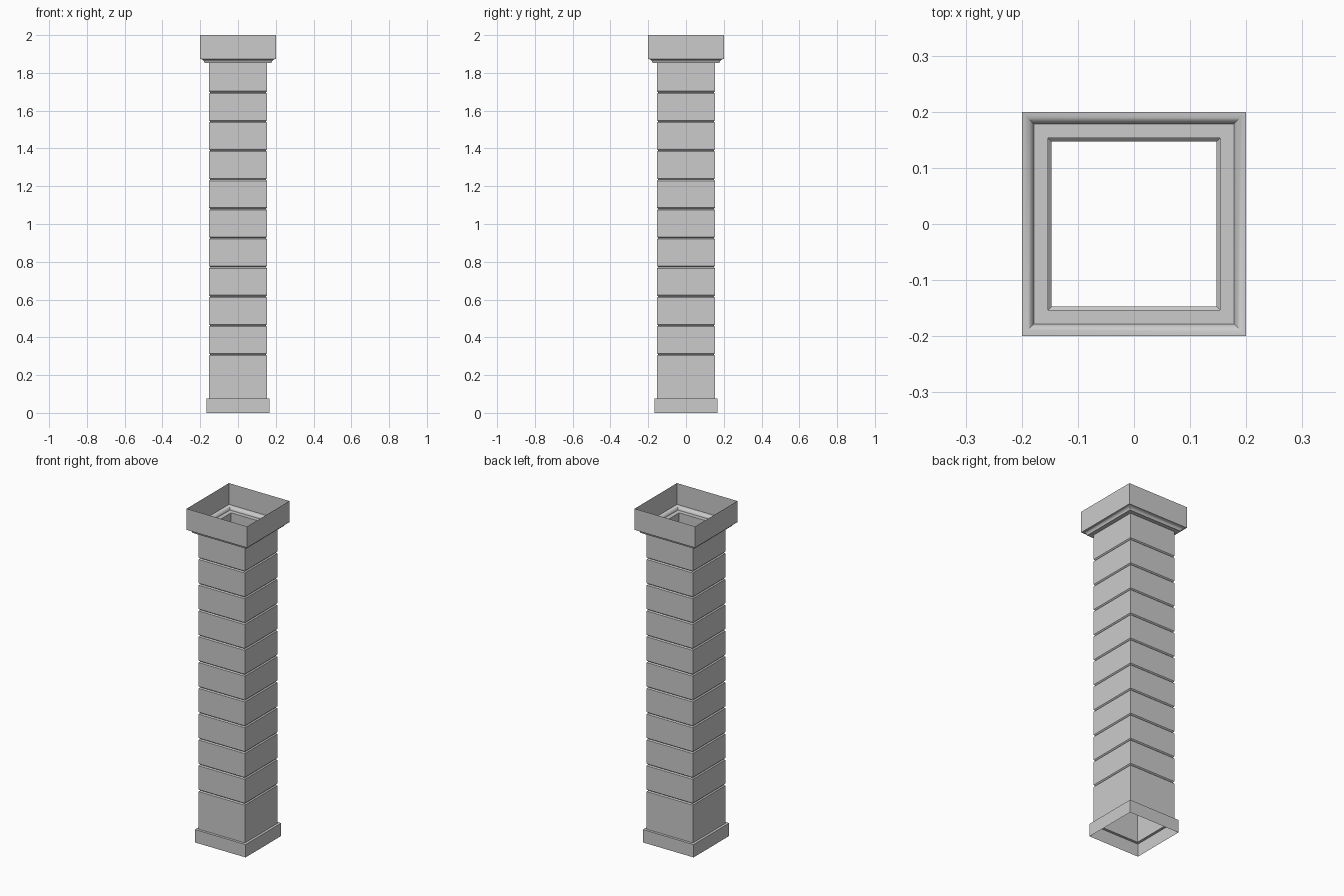
import bpy, bmesh, math

if "Cube" in bpy.data.objects:
    bpy.data.objects.remove(bpy.data.objects["Cube"])


def square_sweep(name, profile):
    """Open shell: sweep a (half width, z) profile, bottom to top, round a square."""
    bm = bmesh.new()
    rings = [[bm.verts.new((sx * r, sy * r, z))
              for sx, sy in ((-1, -1), (1, -1), (1, 1), (-1, 1))]
             for r, z in profile]
    for a, b in zip(rings, rings[1:]):
        for i in range(4):
            j = (i + 1) % 4
            bm.faces.new((a[i], a[j], b[j], b[i]))
    mesh = bpy.data.meshes.new(name)
    bm.to_mesh(mesh)
    bm.free()
    ob = bpy.data.objects.new(name, mesh)
    bpy.context.collection.objects.link(ob)
    return ob


SHAFT, GROOVE, COURSE = 0.153, 0.147, 0.1543
LEDGE_Z, CAP_Z = 1.853, 1.873

# plinth with a flat step in to the shaft
square_sweep("base", [(0.168, 0), (0.168, 0.077), (SHAFT, 0.077)])

# shaft with ten V grooves between the courses
profile = [(SHAFT, 0.077)]
for k in range(2, 12):
    z = k * COURSE
    profile += [(SHAFT, z - 0.006), (GROOVE, z), (SHAFT, z + 0.006)]
profile.append((SHAFT, LEDGE_Z))
square_sweep("shaft", profile)

# capital: flat ledge, small cove, then the tall open-topped block
steps = 6
cove = [(0.2 - 0.022 * math.cos(t), LEDGE_Z + (CAP_Z - LEDGE_Z) * math.sin(t))
        for t in (math.pi / 2 * i / steps for i in range(steps + 1))]
capital = square_sweep("capital", [(SHAFT, LEDGE_Z)] + cove + [(0.2, 2.0)])

# smooth cove, sharp edges elsewhere
bpy.context.view_layer.objects.active = capital
capital.select_set(True)
bpy.ops.object.shade_smooth_by_angle(angle=math.radians(30))
